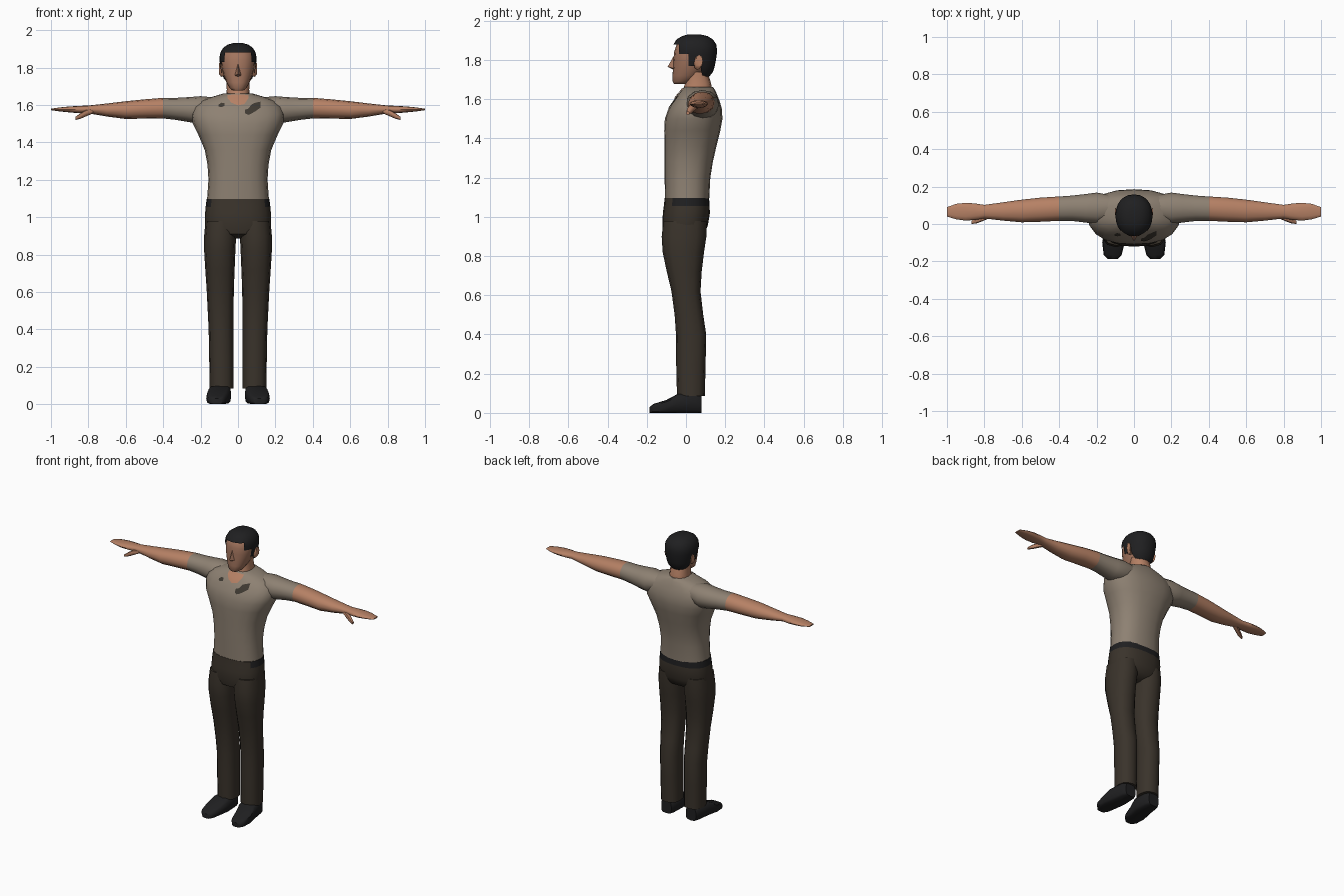
import bpy, bmesh, math
from mathutils import Vector
from mathutils.bvhtree import BVHTree


def colour(name, r, g, b):
    m = bpy.data.materials.new(name)
    m.diffuse_color = (r, g, b, 1)
    return m


SKIN = colour("skin", 0.47, 0.22, 0.13)
FACE = colour("face skin", 0.36, 0.175, 0.11)
SHIRT = colour("shirt beige", 0.27, 0.22, 0.17)
TROUSER = colour("trouser brown", 0.042, 0.033, 0.024)
DARK = colour("soft black", 0.014, 0.014, 0.015)
STAIN = colour("stain brown", 0.05, 0.042, 0.032)


def finish(bm, name, mats, rule=None, angle=50):
    bmesh.ops.recalc_face_normals(bm, faces=bm.faces)
    if rule:
        for f in bm.faces:
            f.material_index = rule(f.calc_center_median())
    me = bpy.data.meshes.new(name)
    bm.to_mesh(me)
    ob = bpy.data.objects.new(name, me)
    bpy.context.collection.objects.link(ob)
    for m in mats:
        me.materials.append(m)
    bpy.ops.object.select_all(action='DESELECT')
    ob.select_set(True)
    bpy.context.view_layer.objects.active = ob
    bpy.ops.object.shade_smooth_by_angle(angle=math.radians(angle))
    return ob


def loft(name, axis, rings, mats, n=16, p=2.4, side=1, rule=None, keep=None, angle=50):
    """Skin rings (t, a0, a1, b0, b1) placed along an axis, rounded by power p."""
    bm = bmesh.new()
    loops = []
    for t, a0, a1, b0, b1 in rings:
        loop = []
        for i in range(n):
            w = 2 * math.pi * i / n
            c, s = math.cos(w), math.sin(w)
            a = (a0 + a1) / 2 + (a1 - a0) / 2 * math.copysign(abs(c) ** (2 / p), c)
            b = (b0 + b1) / 2 + (b1 - b0) / 2 * math.copysign(abs(s) ** (2 / p), s)
            x, y, z = {'x': (t, a, b), 'y': (a, t, b), 'z': (a, b, t)}[axis]
            loop.append(bm.verts.new((x * side, y, z)))
        loops.append(loop)
    for l0, l1 in zip(loops, loops[1:]):
        for i in range(n):
            j = (i + 1) % n
            bm.faces.new((l0[i], l0[j], l1[j], l1[i]))
    bm.faces.new(loops[0])
    bm.faces.new(loops[-1])
    if keep:
        drop = [f for f in bm.faces if not keep(f.calc_center_median())]
        bmesh.ops.delete(bm, geom=drop, context='FACES')
    return finish(bm, name, mats, rule, angle)


def sym(rows):
    """Rows (z, half width, front, back) to full rings."""
    return [(z, -w, w, f, b) for z, w, f, b in rows]


# Shirt body
torso = loft("shirt_body", 'z', sym([
    (1.085, .166, -.107, .118), (1.2, .158, -.109, .124), (1.28, .163, -.11, .137),
    (1.36, .178, -.11, .155), (1.44, .212, -.111, .175), (1.5, .242, -.108, .186),
    (1.55, .25, -.09, .183), (1.59, .235, -.065, .172), (1.62, .2, -.045, .16),
    (1.643, .14, -.025, .15), (1.662, .075, -.01, .138)]), [SHIRT], n=20)

# Hips with broken belt line
loft("trouser_hips", 'z', sym([
    (.885, .1, -.05, .04), (.91, .165, -.11, .095), (.96, .176, -.121, .112),
    (1.02, .176, -.118, .122), (1.055, .173, -.113, .12), (1.097, .168, -.109, .118)]),
    [TROUSER, DARK], n=20,
    rule=lambda c: int(c.z > 1.055 and (c.y > .02 or abs(c.x) > .13)))

for s, tag in ((1, "left"), (-1, "right")):
    # Trouser leg
    loft(tag + "_trouser_leg", 'z', [
        (.085, .024, .152, -.046, .096), (.25, .024, .154, -.05, .1),
        (.4, .025, .157, -.051, .103), (.5, .024, .162, -.058, .088),
        (.62, .022, .168, -.074, .074), (.72, .018, .175, -.098, .08),
        (.82, .014, .181, -.119, .092), (.9, .01, .181, -.124, .104),
        (.98, .01, .174, -.115, .105)], [TROUSER], n=12, side=s)
    # Shoe
    loft(tag + "_shoe", 'y', [
        (-.186, .085, .142, 0, .03), (-.165, .066, .162, 0, .046),
        (-.1, .05, .17, 0, .066), (-.04, .036, .16, 0, .098),
        (.05, .042, .146, 0, .1), (.08, .055, .132, 0, .085)],
        [DARK], n=12, p=4, side=s)
    # Arm with sleeve, forearm and flat hand
    loft(tag + "_arm", 'x', [
        (.1, .03, .15, 1.53, 1.638), (.2, .0, .168, 1.5, 1.647),
        (.26, .008, .16, 1.508, 1.642), (.33, .016, .152, 1.52, 1.638),
        (.4, .017, .147, 1.528, 1.638), (.5, .012, .141, 1.527, 1.63),
        (.6, .009, .13, 1.525, 1.62), (.7, .018, .116, 1.538, 1.608),
        (.8, .03, .102, 1.555, 1.597), (.85, .022, .11, 1.556, 1.595),
        (.9, .018, .113, 1.56, 1.592), (.95, .025, .108, 1.565, 1.587),
        (1.0, .04, .09, 1.572, 1.58)],
        [SHIRT, SKIN], n=12, p=2.2, side=s, rule=lambda c: int(abs(c.x) > .4))
    # Thumb
    loft(tag + "_thumb", 'x', [
        (.775, .03, .07, 1.555, 1.58), (.81, .015, .05, 1.54, 1.575),
        (.84, .004, .035, 1.527, 1.558), (.868, 0, .018, 1.52, 1.537)],
        [SKIN], n=8, side=s)
    # Ear
    loft(tag + "_ear", 'x', [
        (.07, .04, .07, 1.755, 1.81), (.09, .04, .078, 1.75, 1.82),
        (.102, .05, .086, 1.765, 1.825)], [SKIN], n=8, side=s)

# Neck
loft("neck", 'z', sym([
    (1.58, .07, -.04, .12), (1.64, .066, -.018, .135),
    (1.68, .06, -.005, .128), (1.74, .062, 0, .11)]), [SKIN], n=12)

# Face and skull
loft("head", 'z', sym([
    (1.677, .028, -.06, -.005), (1.69, .045, -.068, .03), (1.72, .062, -.069, .075),
    (1.76, .077, -.066, .1), (1.8, .087, -.064, .115), (1.84, .09, -.061, .125),
    (1.88, .08, -.048, .11), (1.91, .045, -.01, .08)]), [FACE], n=16, p=2.2)

# Nose wedge
bm = bmesh.new()
tip, top, base, l, r = [bm.verts.new(v) for v in (
    (0, -.094, 1.765), (0, -.06, 1.825), (0, -.06, 1.748),
    (-.02, -.058, 1.757), (.02, -.058, 1.757))]
for tri in ((top, l, tip), (top, tip, r), (l, base, tip), (tip, base, r)):
    bm.faces.new(tri)
finish(bm, "nose", [FACE])


# Hair shell trimmed along a hairline
def hairline(c):
    if c.y > .075:
        return True
    if c.y > .015:
        return c.z > (1.8 if c.y > .04 else 1.76)
    return c.z > (1.82 if c.y > -.03 else 1.868)


loft("hair", 'z', sym([
    (1.715, .05, .03, .118), (1.74, .078, -.03, .138), (1.77, .088, -.06, .147),
    (1.8, .094, -.066, .153), (1.83, .098, -.067, .157), (1.855, .099, -.067, .158),
    (1.88, .094, -.064, .154), (1.905, .08, -.048, .137), (1.922, .055, -.02, .11),
    (1.93, .03, .01, .075)]), [DARK], n=24, p=2.2, keep=hairline)

# Thin plates laid on the chest, given as columns (x, low z, high z)
bm = bmesh.new()
bm.from_mesh(torso.data)
chest = BVHTree.FromBMesh(bm)
bm.free()


def plate(name, columns, mat, lift=.005, rows=5):
    b = bmesh.new()
    grid = []
    for x, lo, hi in columns:
        col = []
        for k in range(rows + 1):
            z = lo + (hi - lo) * k / rows
            hit = chest.ray_cast(Vector((x, -1, z)), Vector((0, 1, 0)))[0]
            col.append(b.verts.new((x, (hit.y if hit else 0) - lift, z)))
        grid.append(col)
    for c0, c1 in zip(grid, grid[1:]):
        for k in range(rows):
            b.faces.new((c0[k], c1[k], c1[k + 1], c0[k + 1]))
    ob = finish(b, name, [mat])
    # Face the plate forward
    if ob.data.polygons[0].normal.y > 0:
        ob.data.flip_normals()


plate("open_collar", [(-.055, 1.635, 1.652), (-.035, 1.612, 1.655), (0, 1.598, 1.657),
                      (.035, 1.605, 1.655), (.055, 1.635, 1.652)], SKIN)
plate("large_chest_stain", [(.038, 1.555, 1.575), (.055, 1.547, 1.58), (.075, 1.555, 1.605),
                            (.095, 1.568, 1.612), (.12, 1.585, 1.618)], STAIN)
plate("small_chest_stain", [(-.105, 1.592, 1.6), (-.09, 1.588, 1.612),
                            (-.072, 1.595, 1.61)], STAIN)
